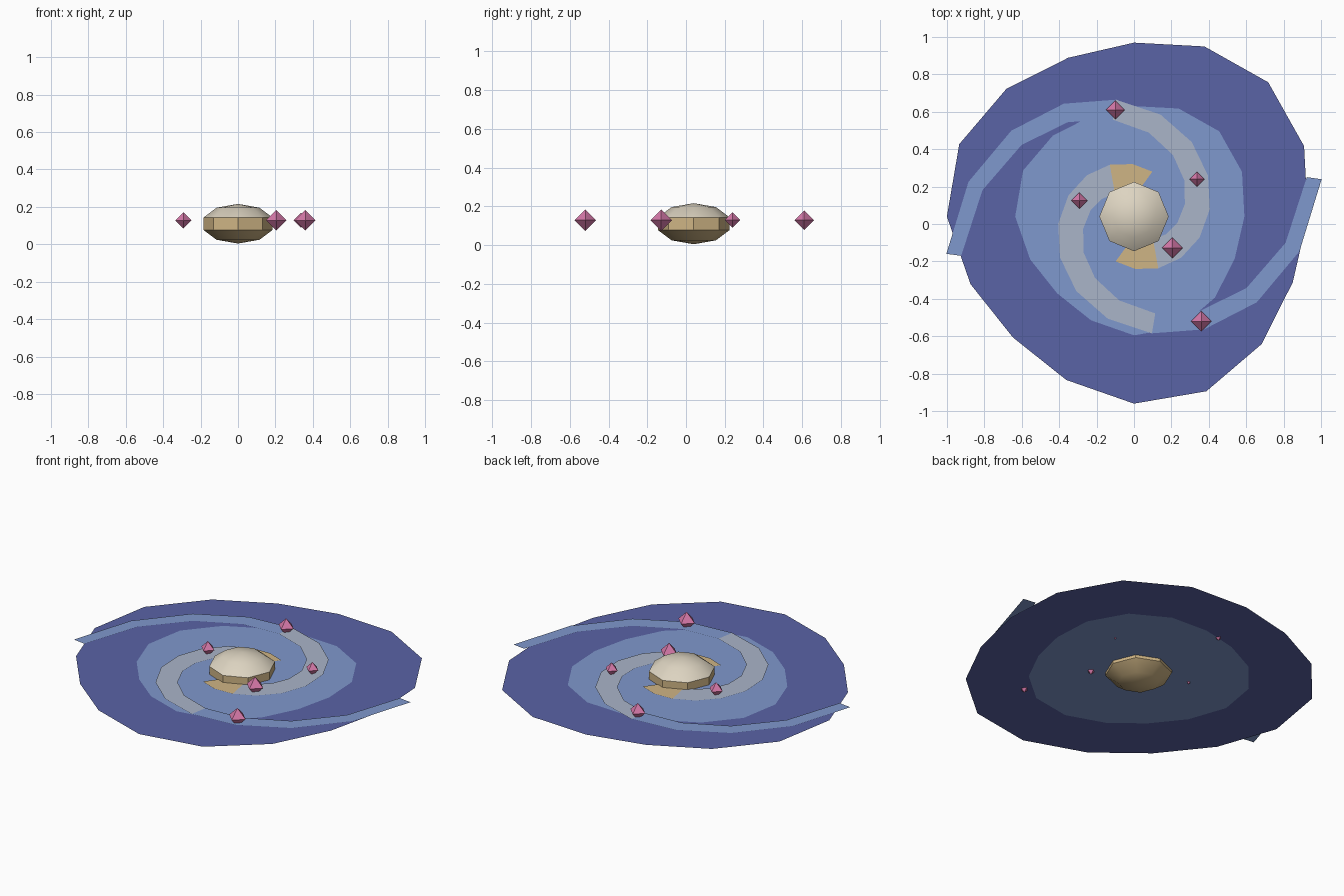
import bpy
from math import sin, cos, radians, exp
from mathutils import Matrix

cube = bpy.data.objects.get("Cube")
if cube:
    bpy.data.objects.remove(cube, do_unlink=True)

CENTRE_Y = 0.04
DISC_Z = 0.095
ARM_Z = 0.1


def material(name, hex_code):
    """Flat material from an sRGB hex colour."""
    rgb = [int(hex_code[i:i + 2], 16) / 255 for i in (0, 2, 4)]
    rgba = [c / 12.92 if c < 0.04045 else ((c + 0.055) / 1.055) ** 2.4 for c in rgb] + [1]
    mat = bpy.data.materials.new(name)
    mat.use_nodes = True
    mat.diffuse_color = rgba
    bsdf = next(n for n in mat.node_tree.nodes if n.type == 'BSDF_PRINCIPLED')
    bsdf.inputs["Base Color"].default_value = rgba
    return mat


indigo = material("indigo", "5a63a6")
sky = material("sky_blue", "7f98cd")
silver = material("silver_blue", "aab5c9")
tan = material("tan", "cfb585")
cream = material("cream", "ddd4c1")
pink = material("pink", "d578a8")


def build(name, verts, faces, mats, location=(0, CENTRE_Y, 0)):
    mesh = bpy.data.meshes.new(name)
    mesh.from_pydata(verts, [], faces)
    for mat in mats:
        mesh.materials.append(mat)
    mesh.update()
    obj = bpy.data.objects.new(name, mesh)
    obj.location = location
    bpy.context.collection.objects.link(obj)
    return obj


# Wavy outline shared by both disc parts
SIDES = 16


def outline(scale):
    points = []
    for k in range(SIDES):
        a = radians(360 * k / SIDES)
        r = scale * (0.965 + 0.05 * cos(3 * a - radians(135)))
        points.append((r * cos(a), r * sin(a), DISC_Z))
    return points


inner, outer = outline(0.635), outline(1)
build("inner_disc", inner, [range(SIDES)], [sky])
ring_faces = [(k, k + SIDES, (k + 1) % SIDES + SIDES, (k + 1) % SIDES) for k in range(SIDES)]
build("outer_ring", inner + outer, ring_faces, [indigo])

# Two spiral arms: tan at the root, silver in the middle, blue at the tip
STEPS = 13


def spiral_arm(name, turn):
    verts = []
    for i in range(STEPS + 1):
        back = STEPS - i
        a = radians(192 - 22.9 * back + turn)
        r = 0.985 * exp(-0.132 * back)
        half = 0.5 * (0.08 + 0.007 * back)
        n = a - radians(20)
        for side in (-1, 1):
            verts.append((r * cos(a) + side * half * cos(n),
                          r * sin(a) + side * half * sin(n), ARM_Z))
    faces = [(2 * i, 2 * i + 1, 2 * i + 3, 2 * i + 2) for i in range(STEPS)]
    arm = build(name, verts, faces, [tan, silver, sky])
    for i, face in enumerate(arm.data.polygons):
        face.material_index = 0 if i < 2 else 1 if i < 9 else 2


spiral_arm("spiral_arm_a", 0)
spiral_arm("spiral_arm_b", 180)

# Central bulge: squashed sphere with a cream dome on a tan body
bpy.ops.mesh.primitive_uv_sphere_add(segments=8, ring_count=5, radius=1,
                                     location=(0, CENTRE_Y, 0.11))
bulge = bpy.context.object
bulge.name = "central_bulge"
bulge.data.transform(Matrix.Diagonal((0.195, 0.195, 0.106, 1)))
bulge.data.materials.append(tan)
bulge.data.materials.append(cream)
for face in bulge.data.polygons:
    face.material_index = int(face.center.z > 0.04)
bpy.ops.object.shade_smooth_by_angle(angle=radians(40))

# Octahedral stars
stars = [(-0.1, 0.61, 0.05), (0.337, 0.24, 0.04), (-0.292, 0.125, 0.044),
         (0.205, -0.128, 0.055), (0.36, -0.52, 0.055)]
for n, (x, y, s) in enumerate(stars, 1):
    points = [(s, 0, 0), (0, s, 0), (-s, 0, 0), (0, -s, 0), (0, 0, s), (0, 0, -s)]
    faces = []
    for k in range(4):
        j = (k + 1) % 4
        faces += [(k, j, 4), (j, k, 5)]
    build(f"star_{n}", points, faces, [pink], (x, y, 0.128))
